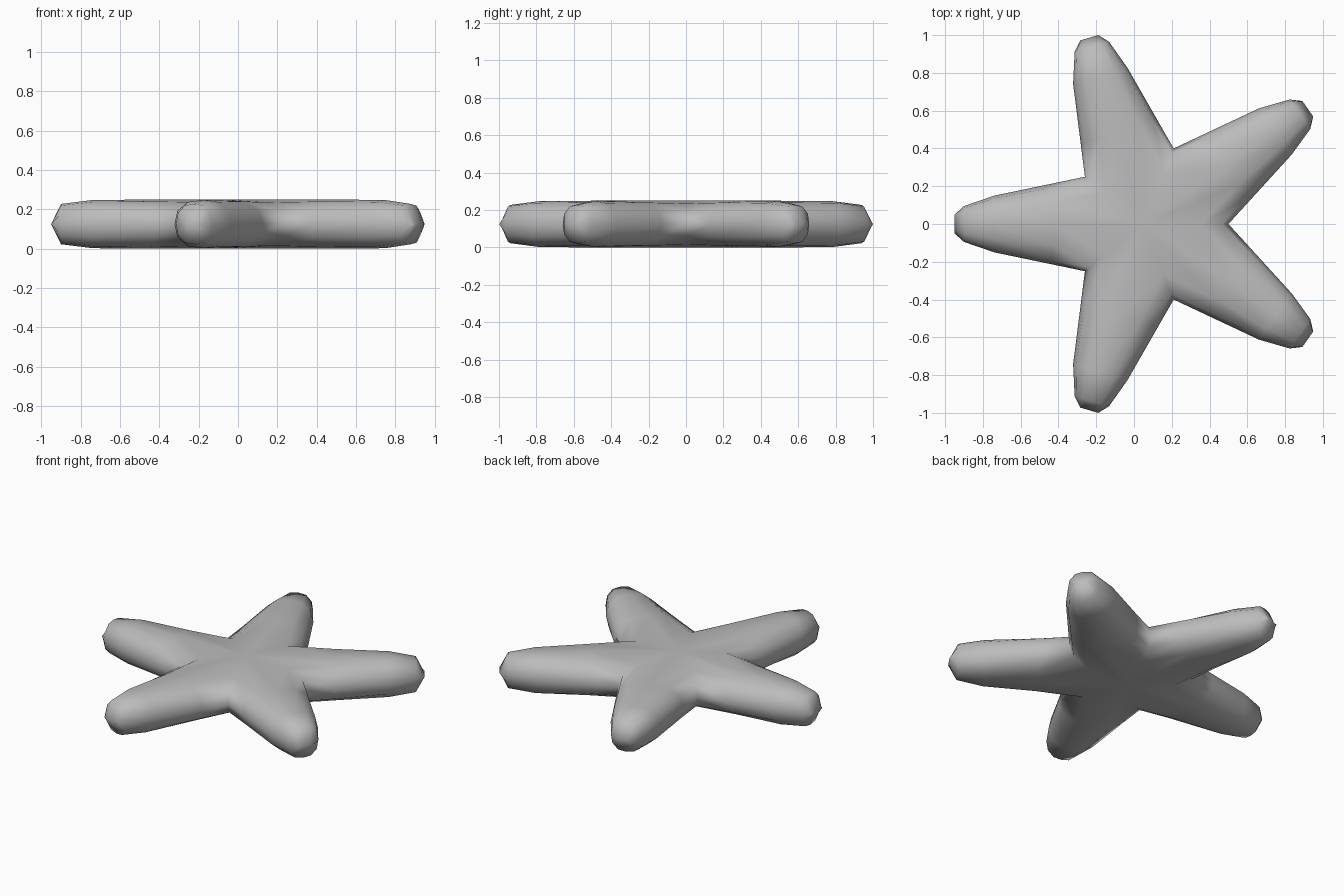
import bpy
import bmesh
from mathutils import Vector

if "Cube" in bpy.data.objects:
    bpy.data.objects.remove(bpy.data.objects["Cube"], do_unlink=True)

HALF = 0.125
CENTRE = Vector((0.05, 0))
# Arm tips and the notches that follow them, counter-clockwise
TIPS = [Vector(p) for p in ((0.92, 0.61), (-0.237, 0.986), (-0.95, 0), (-0.237, -0.986), (0.92, -0.61))]
NOTCHES = [Vector(p) for p in ((0.21, 0.4), (-0.26, 0.25), (-0.26, -0.25), (0.21, -0.4), (0.5, 0))]

# Half profiles: distance from the spine, height
ROUND = [(1, 0), (0.9, 0.55), (0.53, 0.92), (0, 1)]
VALLEY = [(1, 0), (0.93, 0.55), (0.68, 0.88), (0, 1)]
# Sections: distance back from tip, half width, height
SECTIONS = [(0, 0.05, 0), (0.05, 0.095, 0.82), (0.21, 0.15, 0.98)]


def section(spine, right, left, profile, height):
    """Points from the right edge over the spine to the left edge."""
    over = [(right, u, v) for u, v in profile] + [(left, u, v) for u, v in profile[-2::-1]]
    return [(spine.lerp(edge, u), v * height * HALF) for edge, u, v in over]


def arm_sections(tip, right_notch, left_notch):
    axis = (tip - CENTRE).normalized()
    side = Vector((-axis.y, axis.x))
    rows = []
    for back, width, height in SECTIONS:
        spine = tip - axis * back
        rows.append(section(spine, spine - side * width, spine + side * width, ROUND, height))
    # Arm root, blending between the shoulder and the notches
    right = right_notch.lerp(spine - side * width, 0.35)
    left = left_notch.lerp(spine + side * width, 0.35)
    rows.append(section((right + left) / 2, right, left, ROUND, 1))
    rows.append(section(CENTRE, right_notch, left_notch, VALLEY, 1))
    return rows


bm = bmesh.new()
for i, tip in enumerate(TIPS):
    rows = arm_sections(tip, NOTCHES[i - 1], NOTCHES[i])
    for up in (1, -1):
        grid = [[bm.verts.new((p.x, p.y, HALF + up * z)) for p, z in row] for row in rows]
        for a, b in zip(grid, grid[1:]):
            for k in range(len(a) - 1):
                bm.faces.new((a[k], a[k + 1], b[k + 1], b[k]))
bmesh.ops.remove_doubles(bm, verts=bm.verts, dist=0.0005)
bmesh.ops.recalc_face_normals(bm, faces=bm.faces)
for face in bm.faces:
    face.smooth = True

mesh = bpy.data.meshes.new("star_body")
bm.to_mesh(mesh)
bm.free()
star = bpy.data.objects.new("star_body", mesh)
bpy.context.collection.objects.link(star)

# Plain grey surface
grey = bpy.data.materials.new("grey")
grey.use_nodes = True
grey.diffuse_color = (0.5, 0.5, 0.5, 1)
grey.node_tree.nodes["Principled BSDF"].inputs["Base Color"].default_value = (0.5, 0.5, 0.5, 1)
mesh.materials.append(grey)
